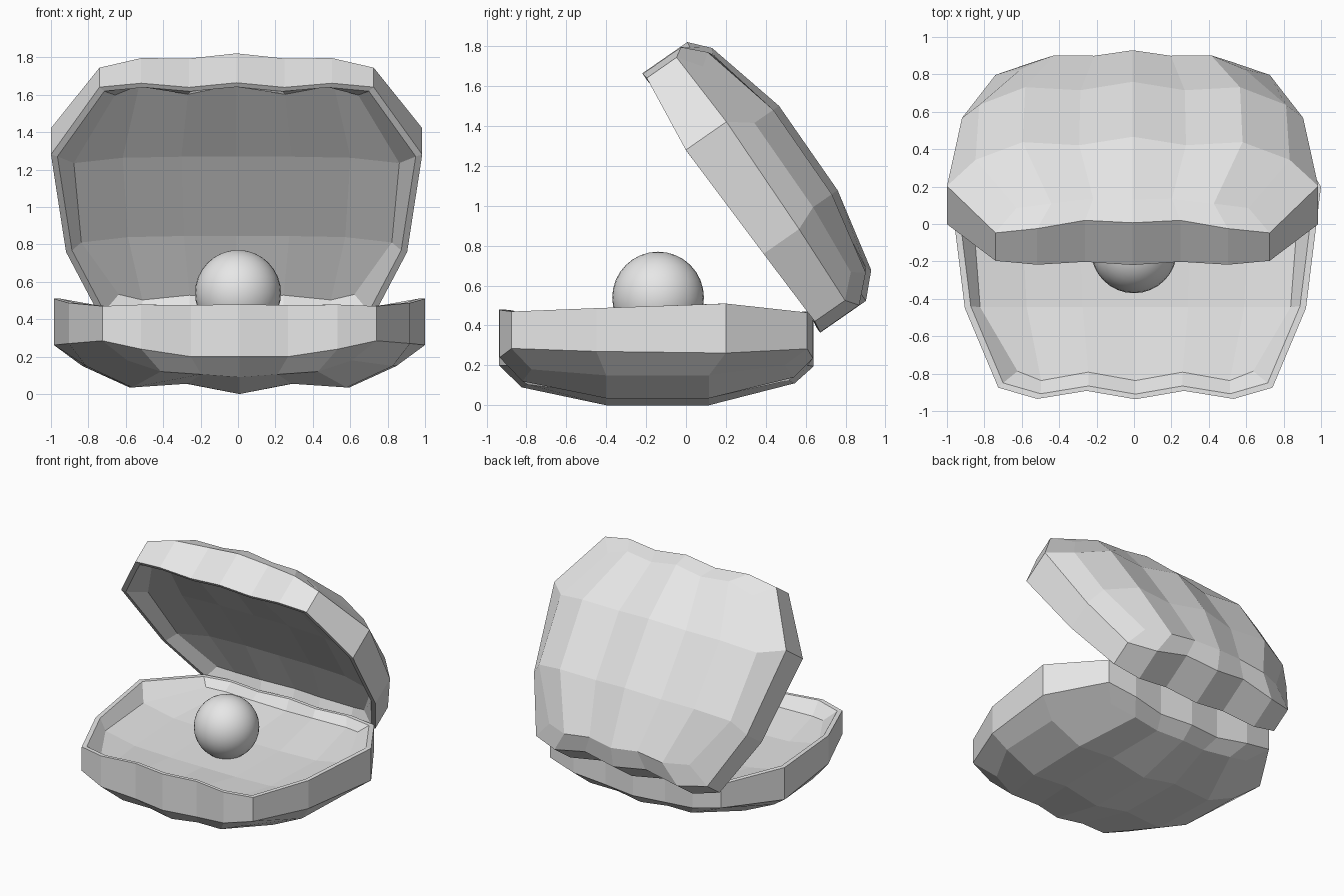
import bpy
import bmesh
import math
from mathutils import Matrix

cube = bpy.data.objects.get("Cube")
if cube:
    bpy.data.objects.remove(cube, do_unlink=True)


def make_material(name, value):
    mat = bpy.data.materials.new(name)
    mat.use_nodes = True
    color = (value, value, value, 1)
    mat.diffuse_color = color
    mat.node_tree.nodes["Principled BSDF"].inputs["Base Color"].default_value = color
    return mat


grey = make_material("light grey", 0.8)

# Half outline of the shell: (column, row) -> x, y, rim height, wall foot height
OUTLINE = {
    (0, 0): (0, 0.64, 0.47, 0.195),
    (1, 0): (0.255, 0.61, 0.47, 0.2),
    (2, 0): (0.51, 0.637, 0.47, 0.235),
    (3, 0): (0.733, 0.608, 0.465, 0.283),
    (3, 1): (0.9925, 0.2, 0.51, 0.262),
    (3, 2): (0.912, -0.45, 0.487, 0.27),
    (3, 3): (0.733, -0.875, 0.47, 0.285),
    (2, 3): (0.525, -0.935, 0.478, 0.24),
    (1, 3): (0.26, -0.892, 0.475, 0.2),
    (0, 3): (0, -0.937, 0.48, 0.2),
}
COLS = range(-3, 4)
ROWS = range(4)
LOOP = ([(i, 0) for i in COLS] + [(3, 1), (3, 2)]
        + [(i, 3) for i in reversed(COLS)] + [(-3, 2), (-3, 1)])


def ring(bm, shrink, level):
    """Loop of vertices following the outline; level picks rim or foot."""
    verts = {}
    for i, j in LOOP:
        p = OUTLINE[abs(i), j]
        x = math.copysign(p[0], i) * shrink
        y = (p[1] + 0.15) * shrink - 0.15
        verts[i, j] = bm.verts.new((x, y, p[level]))
    return verts


def patch(bm, rows, mid_cols, end_cols, mid_lift, end_lift, end_inset):
    """Grid of faces; each row is given as half width, y, z."""
    verts = {}
    for j in ROWS:
        width, y, z = rows[j]
        at_end = j in (0, 3)
        cols, lift = (end_cols, end_lift) if at_end else (mid_cols, mid_lift)
        for i in COLS:
            k = abs(i)
            inset = math.copysign(end_inset[k], y) if at_end else 0
            verts[i, j] = bm.verts.new(
                (math.copysign(cols[k], i) * width, y - inset, z + lift[k]))
    for j in range(3):
        for i in range(-3, 3):
            bm.faces.new((verts[i, j], verts[i + 1, j],
                          verts[i + 1, j + 1], verts[i, j + 1]))
    return verts


def build_shell_mesh():
    bm = bmesh.new()
    ribs = (0, 0.34, 0.7, 1)
    # Ribbed outer surface
    outer = patch(bm,
                  [(0.62, 0.545, 0.11), (0.84, 0.115, 0),
                   (0.82, -0.4, 0), (0.6, -0.825, 0.09)],
                  ribs, ribs, (0, 0.055, 0.035, 0.15),
                  (0, 0.015, 0.03, 0.09), (0, 0.03, 0.005, 0.05))
    # Shallow inner floor
    floor = patch(bm,
                  [(0.65, 0.575, 0.39), (0.87, 0.075, 0.35),
                   (0.83, -0.445, 0.345), (0.63, -0.837, 0.37)],
                  ribs, (0, 0.4, 0.8, 1), (0, 0, 0.01, 0.06),
                  (0, 0.03, 0.01, 0.03), (0, 0.045, 0, 0.05))
    # Side wall, lip and inner wall
    rings = [outer, ring(bm, 1, 3), ring(bm, 1, 2), ring(bm, 0.965, 2), floor]
    for a, b in zip(rings, rings[1:]):
        for n, key in enumerate(LOOP):
            nxt = LOOP[(n + 1) % len(LOOP)]
            bm.faces.new((a[key], a[nxt], b[nxt], b[key]))
    bmesh.ops.recalc_face_normals(bm, faces=bm.faces)
    mesh = bpy.data.meshes.new("shell")
    bm.to_mesh(mesh)
    bm.free()
    mesh.materials.append(grey)
    return mesh


def add_object(name, mesh, matrix):
    obj = bpy.data.objects.new(name, mesh)
    bpy.context.collection.objects.link(obj)
    obj.matrix_world = matrix
    return obj


# Lower shell, and the same shell turned over as the open lid
shell = build_shell_mesh()
add_object("lower_shell", shell, Matrix.Translation((0.0075, 0, 0)))
add_object("upper_shell", shell.copy(),
           Matrix.Translation((-0.0075, 0.532, 1.407))
           @ Matrix.Rotation(math.radians(124.8), 4, "X"))

# Pearl resting on the floor of the lower shell
bpy.ops.mesh.primitive_uv_sphere_add(segments=32, ring_count=16, radius=0.23,
                                     location=(0, -0.14, 0.54))
pearl = bpy.context.object
pearl.name = "pearl"
pearl.data.materials.append(grey)
bpy.ops.object.shade_smooth()
